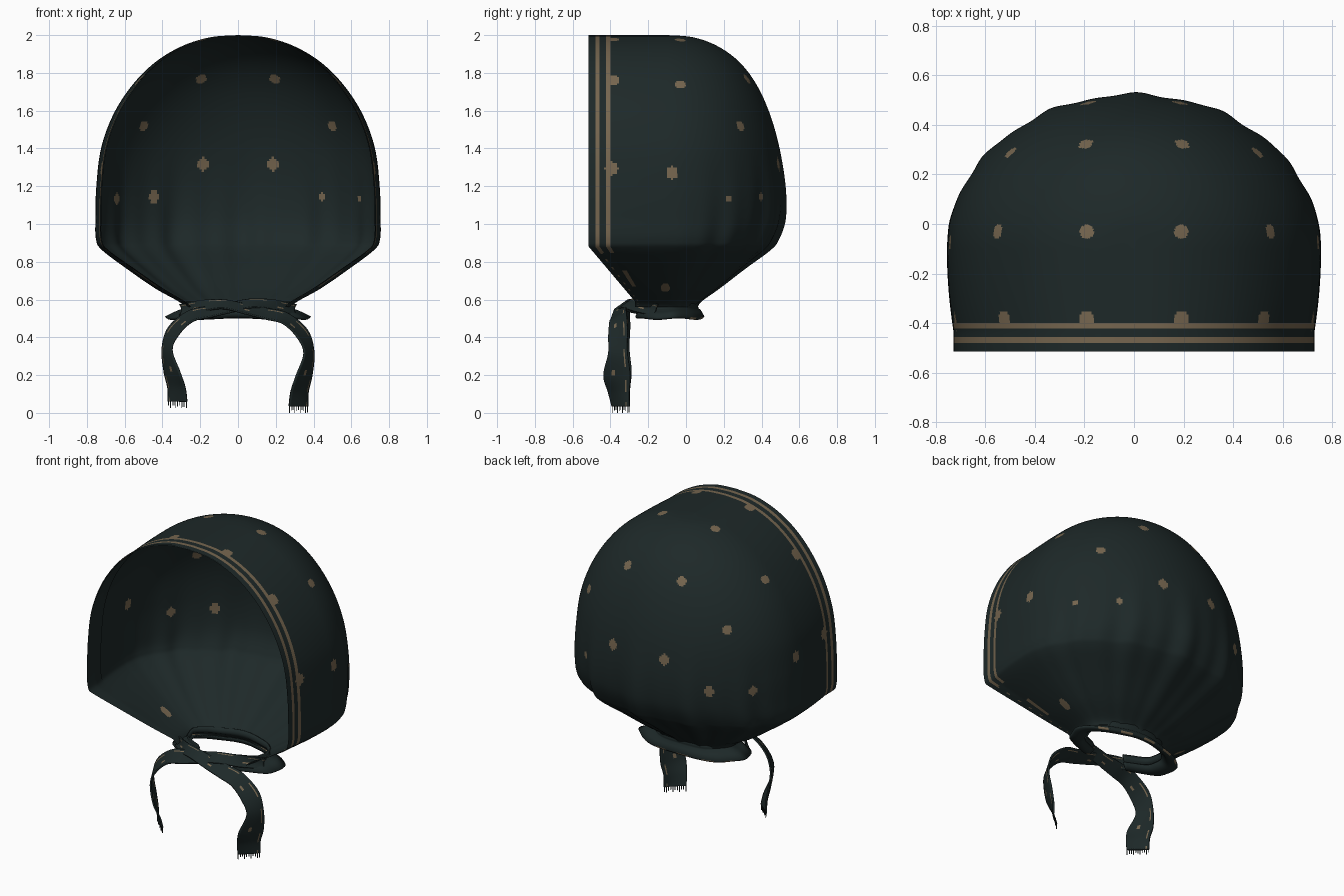
import bpy, bmesh, math, random
from mathutils import Vector

if "Cube" in bpy.data.objects:
    bpy.data.objects.remove(bpy.data.objects["Cube"])

random.seed(4)

def material(name, col):
    m = bpy.data.materials.new(name)
    m.diffuse_color = (*col, 1)
    m.use_nodes = True
    m.node_tree.nodes["Principled BSDF"].inputs["Base Color"].default_value = m.diffuse_color
    return m

TEAL = material("dark teal cloth", (0.0125, 0.0215, 0.0215))
TAN = material("tan print", (0.18, 0.132, 0.078))

def smooth_path(pts, n):
    """Catmull-Rom resampling of a list of equal-length tuples."""
    out = []
    for i in range(len(pts) - 1):
        p = [pts[max(i - 1, 0)], pts[i], pts[i + 1], pts[min(i + 2, len(pts) - 1)]]
        for k in range(n):
            t = k / n
            out.append([0.5 * (2 * b + (c - a) * t + (2 * a - 5 * b + 4 * c - d) * t * t
                               + (3 * b - a - 3 * c + d) * t ** 3) for a, b, c, d in zip(*p)])
    out.append(list(pts[-1]))
    return out

def grid_object(name, rows, rule, thickness=0):
    """Quad sheet through rows of points; rule(i, j) gives the material index."""
    bm = bmesh.new()
    vs = [[bm.verts.new(p) for p in r] for r in rows]
    for i in range(len(vs) - 1):
        for j in range(len(vs[0]) - 1):
            f = bm.faces.new((vs[i][j], vs[i + 1][j], vs[i + 1][j + 1], vs[i][j + 1]))
            f.material_index = rule(i, j)
            f.smooth = True
    bmesh.ops.remove_doubles(bm, verts=bm.verts, dist=0.0002)
    bmesh.ops.recalc_face_normals(bm, faces=bm.faces)
    me = bpy.data.meshes.new(name)
    bm.to_mesh(me)
    bm.free()
    me.materials.append(TEAL)
    me.materials.append(TAN)
    ob = bpy.data.objects.new(name, me)
    bpy.context.collection.objects.link(ob)
    if thickness:
        mod = ob.modifiers.new("thickness", 'SOLIDIFY')
        mod.thickness = thickness
        mod.offset = 0
    return ob

# Hood: height, half width and back depth from crown to neck
profile = [(2.0, 0, -.1), (1.988, .15, .04), (1.94, .30, .17), (1.855, .44, .285), (1.735, .56, .375),
           (1.58, .66, .445), (1.4, .725, .495), (1.2, .75, .522), (1.03, .755, .517), (.92, .752, .478),
           (.862, .72, .432), (.76, .585, .30), (.66, .44, .175), (.59, .315, .08), (.56, .28, .06)]
SIDE, BACK, YC = 36, 180, -0.1

def hood_row(z, w, yb):
    low = min(max((.88 - z) / .29, 0), 1)
    yf = -.515 + .245 * low
    fold = min(max((1.45 - z) / .6, 0), 1) ** 1.5 * (1 - .5 * low)
    half = []
    for k in range(SIDE):                      # straight side, front edge to back
        t = k / SIDE
        f = 1 - (.055 + .07 * low) * (1 - t) ** 2 + .02 * max(0, 1 - 5 * t)
        half.append((w * f, yf + (YC - yf) * t, z))
    back = []
    for k in range(BACK + 1):                  # rounded, gathered back
        a = math.pi * k / BACK
        b = a - math.pi / 2
        r = 1 + fold * math.sin(a) * (.022 * math.cos(14 * b) + .012 * math.cos(26 * b + .6))
        back.append((w * math.cos(a) * r, YC + (yb - YC) * math.sin(a) * r, z))
    return half + back + [(-x, y, zz) for x, y, zz in reversed(half)]

rows = [hood_row(z, max(w, 0), yb) for z, w, yb in smooth_path(profile, 18)]

def hem_stripe(i, j):
    e = min(j, 2 * SIDE + BACK - 1 - j)
    z = rows[i][0][2]
    if z > .85:
        return 1 if e in (3, 4, 8, 9) else 0
    return 1 if (e in (8, 9, 10) and .67 < z < .76) or (e == 3 and i % 7 < 2) else 0

hood = grid_object("hood", rows, hem_stripe)

# Plain lining behind the printed hem
for side, cols in (("right", range(0, 14)), ("left", range(-1, -15, -1))):
    grid_object(side + "_hem_lining",
                [[(r[c][0] * .993, r[c][1], r[c][2] - (.006 if r[c][2] > 1.2 else 0) * (r[c][2] - 1.2) / .8)
                  for c in cols] for r in rows[::3]], lambda i, j: 0)

# Printed dots on the hood: x, y, z, left radius, right radius, height stretch
R = .029
dots = [(.19, -.03, 1.96, R, R, 1), (.19, .31, 1.76, R, R, 1), (.5, .29, 1.52, R, R, 1),
        (.56, -.03, 1.74, R, R, 1), (.18, .48, 1.31, .031, .031, 1.2), (.75, -.07, 1.27, R, R, 1.2),
        (.44, .39, 1.14, R, .02, 1.2), (.64, .22, 1.13, .026, .015, 1.2), (.51, -.385, 1.75, .032, .032, 1),
        (.19, -.385, 1.96, .032, .032, 1), (.73, -.39, 1.29, .036, .036, 1), (.45, -.11, .66, .024, .024, 2)]
faces = [(p, p.center.copy()) for p in hood.data.polygons]
for x, y, z, rl, rr, stretch in dots:
    for s, rad in ((1, rr), (-1, rl)):
        target = Vector((x * s, y, z))
        c = min(faces, key=lambda f: (f[1] - target).length_squared)[1]
        for p, q in faces:
            d = q - c
            if abs(d.z) < .1 and d.x ** 2 * (1 if stretch < 2 else .3) + d.y ** 2 + (d.z / stretch) ** 2 < rad ** 2:
                p.material_index = 1

# Flared collar around the neck, open at the front
collar = []
lip = [(.275, .165, .585), (.265, .155, .562), (.275, .157, .55), (.32, .172, .535),
       (.38, .188, .508), (.37, .183, .5), (.31, .165, .503), (.265, .153, .53)]
for k in range(73):
    a = math.radians(-65 + 310 * k / 72)
    wave = 1 + .015 * math.sin(9 * a)
    collar.append([(rx * math.cos(a) * wave, -.095 + ry * math.sin(a), z + .004 * math.sin(5 * a))
                   for rx, ry, z in lip])
grid_object("collar", collar, lambda i, j: 1 if j == 4 and 20 < i < 52 and i % 6 < 3 else 0, .008)

# Tie strands: centre and half-width vector; each crosses the knot to the other side
strand = [(-.31, -.19, .545, 0, .01, .03), (-.2, -.28, .565, 0, .02, .03), (-.08, -.335, .575, .005, .03, .022),
          (.04, -.35, .55, .005, .035, .024), (.15, -.355, .525, .005, .04, .027),
          (.25, -.36, .50, .01, .045, .027), (.34, -.36, .42, .025, .05, .02),
          (.375, -.36, .32, .025, .05, .005), (.35, -.365, .2, .04, .07, 0),
          (.325, -.355, .11, .045, .055, 0), (.32, -.345, .035, .05, .045, 0)]
for name, s, lift, dy in (("right_tie", 1, 0, 0), ("left_tie", -1, .025, .03)):
    path = smooth_path(strand, 8)
    sheet = []
    for i, (x, y, z, wx, wy, wz) in enumerate(path):
        t = i / (len(path) - 1)
        row = []
        for j in range(17):
            u = j / 8 - 1
            curl = .012 * (1 - u * u) * math.cos(7 * t)
            row.append((s * (x + wx * u + curl), y + wy * u + dy * (1 - t), z + wz * u + lift * t))
        sheet.append(row)
    grid_object(name, sheet, lambda i, j: 1 if (j == 13 and i % 11 < 6) or
                (j in (5, 6) and i % 19 in (5, 6)) else 0, .01)

    # Frayed threads at the tie end
    bm = bmesh.new()
    for j in range(11):
        u = -.95 + 1.9 * j / 10
        top = Vector((s * (.32 + .05 * u), -.345 + .045 * u, .037 + lift))
        length = .037 if j % 3 == 0 else random.uniform(.02, .035)
        r = bmesh.ops.create_cube(bm, size=1)
        for v in r['verts']:
            v.co = top + Vector((v.co.x * .004, v.co.y * .004, (v.co.z - .5) * length))
    me = bpy.data.meshes.new(name + "_fringe")
    bm.to_mesh(me)
    bm.free()
    me.materials.append(TEAL)
    bpy.context.collection.objects.link(bpy.data.objects.new(name + "_fringe", me))
